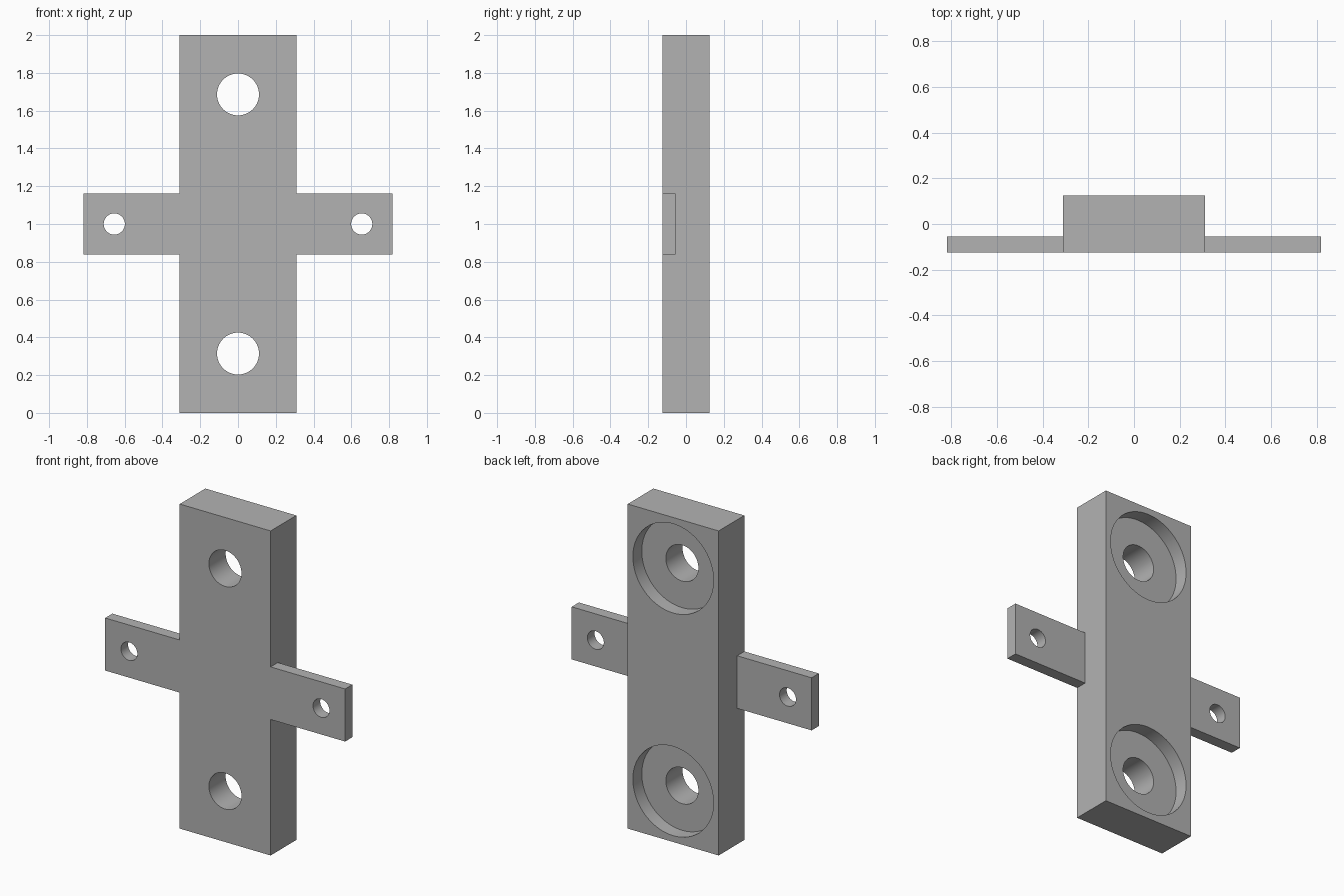
import bpy
import math

if "Cube" in bpy.data.objects:
    bpy.data.objects.remove(bpy.data.objects["Cube"], do_unlink=True)

# Main dimensions
HALF_W, HALF_D, HEIGHT = 0.31, 0.125, 2.0
ARM_END, ARM_T, ARM_H = 0.818, 0.07, 0.324
MID = HEIGHT / 2

grey = bpy.data.materials.new("plain grey")
grey.use_nodes = True
colour = (0.448, 0.448, 0.448, 1)
grey.diffuse_color = colour
grey.node_tree.nodes["Principled BSDF"].inputs["Base Color"].default_value = colour


def box(name, x0, x1, y0, y1, z0, z1):
    bpy.ops.mesh.primitive_cube_add(
        size=1, location=((x0 + x1) / 2, (y0 + y1) / 2, (z0 + z1) / 2))
    ob = bpy.context.object
    ob.name = name
    ob.scale = (x1 - x0, y1 - y0, z1 - z0)
    bpy.ops.object.transform_apply(location=True, rotation=True, scale=True)
    ob.data.materials.append(grey)
    return ob


def cylinder(name, x, z, radius, y0, y1):
    bpy.ops.mesh.primitive_cylinder_add(
        vertices=64, radius=radius, depth=y1 - y0,
        location=(x, (y0 + y1) / 2, z), rotation=(math.pi / 2, 0, 0))
    ob = bpy.context.object
    ob.name = name
    ob.data.materials.append(grey)
    return ob


def combine(target, tool, operation):
    mod = target.modifiers.new(tool.name, 'BOOLEAN')
    mod.operation = operation
    mod.solver = 'EXACT'
    mod.object = tool
    bpy.context.view_layer.objects.active = target
    bpy.ops.object.modifier_apply(modifier=mod.name)
    bpy.data.objects.remove(tool, do_unlink=True)


# Upright block
bracket = box("mounting_bracket", -HALF_W, HALF_W, -HALF_D, HALF_D, 0, HEIGHT)

# Thin side tabs, flush with the front, each with a small hole
for side in (-1, 1):
    x0, x1 = sorted((side * 0.2, side * ARM_END))
    tab = box("side_tab", x0, x1, -HALF_D, -HALF_D + ARM_T,
              MID - ARM_H / 2, MID + ARM_H / 2)
    combine(bracket, tab, 'UNION')
    hole = cylinder("tab_hole", side * 0.655, MID, 0.056, -0.3, 0.3)
    combine(bracket, hole, 'DIFFERENCE')

# Through holes with wide counterbores at the back
for side in (-1, 1):
    z = MID + side * 0.686
    combine(bracket, cylinder("bolt_hole", 0, z, 0.111, -0.3, 0.3), 'DIFFERENCE')
    combine(bracket, cylinder("counterbore", 0, z, 0.275, HALF_D - 0.087, 0.3), 'DIFFERENCE')

# Smooth hole walls, crisp edges
bpy.ops.object.select_all(action='DESELECT')
bracket.select_set(True)
bpy.context.view_layer.objects.active = bracket
bpy.ops.object.shade_smooth_by_angle(angle=math.radians(30))
